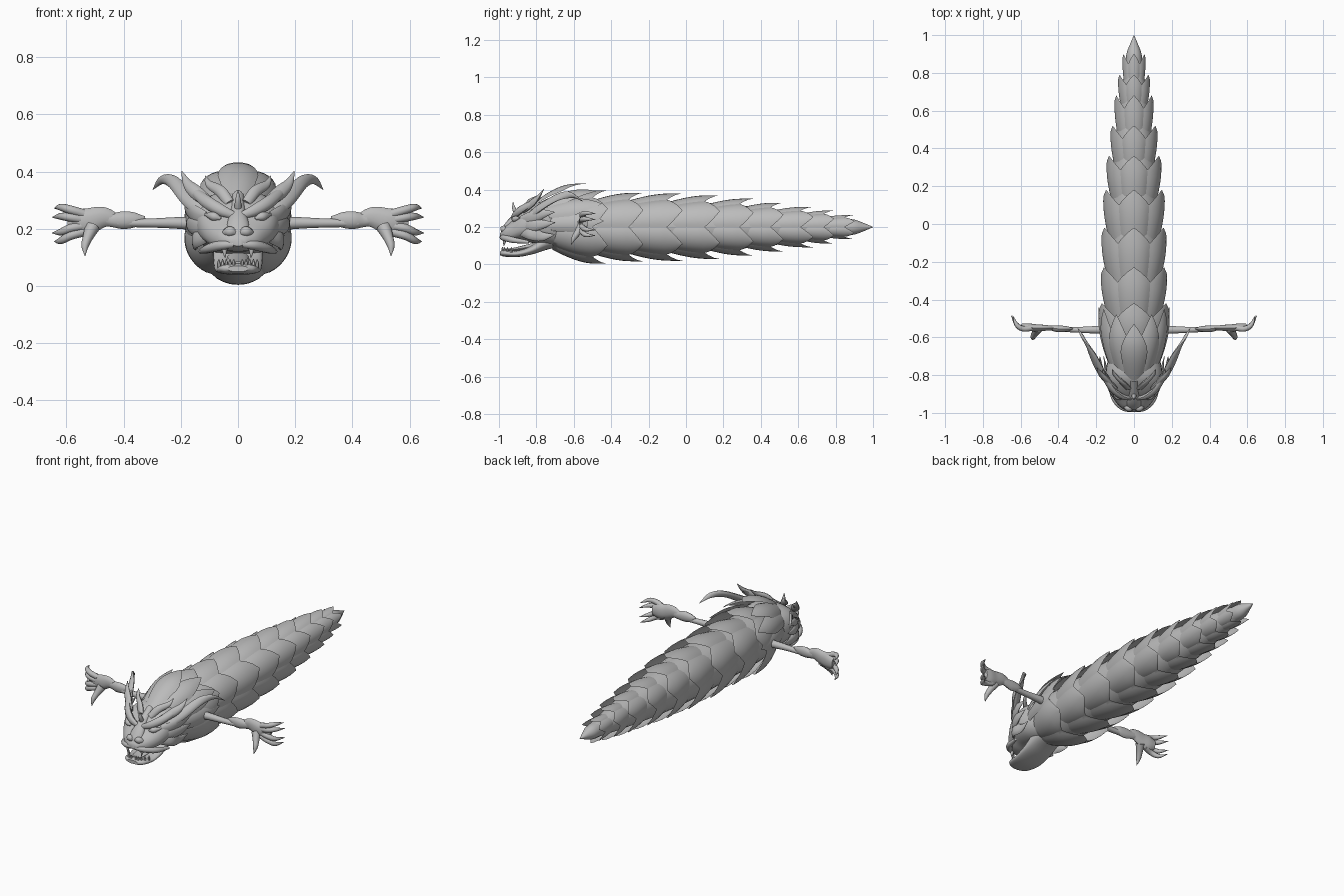
import bpy, bmesh, math
from mathutils import Vector

grey = bpy.data.materials.new("stone_grey")
grey.diffuse_color = (0.5, 0.5, 0.5, 1)
ZC = 0.2  # height of the body axis


def finish(bm, name, angle=40):
    me = bpy.data.meshes.new(name)
    bm.to_mesh(me)
    bm.free()
    me.materials.append(grey)
    me.shade_smooth()
    me.set_sharp_from_angle(angle=math.radians(angle))
    ob = bpy.data.objects.new(name, me)
    bpy.context.collection.objects.link(ob)
    return ob


def spline(rows, steps=5):
    """Catmull-Rom through rows of equal length."""
    p = [Vector(r) for r in rows]
    p = [p[0] * 2 - p[1]] + p + [p[-1] * 2 - p[-2]]
    out = []
    for i in range(1, len(p) - 2):
        a, b, c, d = p[i - 1:i + 3]
        for k in range(steps):
            t = k / steps
            out.append(0.5 * (2 * b + (c - a) * t + (2 * a - 5 * b + 4 * c - d) * t * t
                              + (3 * b - a - 3 * c + d) * t ** 3))
    return out + [p[-2]]


def skin(rings, name, angle=40):
    """Closed skin over a list of point rings."""
    bm = bmesh.new()
    vs = [[bm.verts.new(p) for p in r] for r in rings]
    n = len(vs[0])
    for a, b in zip(vs, vs[1:]):
        for i in range(n):
            bm.faces.new((a[i], a[(i + 1) % n], b[(i + 1) % n], b[i]))
    bm.faces.new(vs[0][::-1])
    bm.faces.new(vs[-1])
    bmesh.ops.recalc_face_normals(bm, faces=bm.faces)
    return finish(bm, name, angle)


def sweep(name, rows, flat=1.0, sx=1, ref=(0, 1, 0), n=10):
    """Tapered limb; rows are x, y, z, radius."""
    pts = [(Vector((q[0] * sx, q[1], q[2])), max(q[3], 0.001))
           for q in spline([Vector(r) for r in rows])]
    rings = []
    for i, (p, r) in enumerate(pts):
        t = (pts[min(i + 1, len(pts) - 1)][0] - pts[max(i - 1, 0)][0]).normalized()
        b = t.cross(Vector(ref)).normalized()
        m = b.cross(t)
        rings.append([p + b * r * math.cos(k * math.tau / n) + m * r * flat * math.sin(k * math.tau / n)
                      for k in range(n)])
    return skin(rings, name)


def loft(name, rows, power=2.4, n=28):
    """Rounded sections along y; rows are y, half width, bottom, top."""
    rings = []
    for y, w, lo, hi in spline([Vector(r) for r in rows]):
        ring = []
        for k in range(n):
            c, s = math.cos(k * math.tau / n), math.sin(k * math.tau / n)
            f = lambda v: math.copysign(abs(v) ** (2 / power), v)
            ring.append((w * f(c), y, (lo + hi) / 2 + (hi - lo) / 2 * f(s)))
        rings.append(ring)
    return skin(rings, name)


def scale(bm, ang, half, y0, y1, r0, r1, shoulder=0.7):
    """One pointed plate curved round the body axis."""
    NU, NT = 8, 10
    grid = []
    for j in range(NT + 1):
        t = j / NT
        w = 1 if t < shoulder else max(0.02, ((1 - t) / (1 - shoulder)) ** 0.85)
        swell = math.sin(min(t / 0.8, 1) * math.pi / 2)
        r = r0 + (r1 - r0) * swell
        row = []
        for i in range(NU + 1):
            u = (i / NU * 2 - 1) * w
            a, rr = ang + half * u, r * (1 - 0.07 * u * u)
            row.append(bm.verts.new((rr * math.cos(a), y0 + (y1 - y0) * t, ZC + rr * math.sin(a))))
        grid.append(row)
    faces = [bm.faces.new((grid[j][i], grid[j][i + 1], grid[j + 1][i + 1], grid[j + 1][i]))
             for j in range(NT) for i in range(NU)]
    bmesh.ops.solidify(bm, geom=faces, thickness=0.004)


# Body: overlapping rings of six pointed scales (tip y, radius)
rings = [(-0.42, 0.196), (-0.23, 0.183), (-0.02, 0.18), (0.18, 0.17), (0.36, 0.152),
         (0.52, 0.13), (0.68, 0.108), (0.79, 0.088), (0.90, 0.064)]
prev = -0.62
for k, (tip, r) in enumerate(rings):
    bm = bmesh.new()
    start = prev - 0.12 * (tip - prev) - 0.07
    for i in range(6):
        scale(bm, math.pi / 2 + i * math.pi / 3, math.radians(33), start, tip,
              r * (0.62 if k == 0 else 0.76), r)
    finish(bm, "body_ring_%d" % (k + 1))
    prev = tip

# Inner body closing the gaps between scales
loft("body_core", [(-0.74, 0.10, 0.10, 0.30), (-0.62, 0.14, 0.06, 0.34), (-0.3, 0.14, 0.06, 0.34),
                   (0.0, 0.135, 0.065, 0.335), (0.3, 0.115, 0.085, 0.315),
                   (0.6, 0.08, 0.12, 0.28), (0.88, 0.04, 0.16, 0.24)], 2)
sweep("tail_tip", [(0, 0.84, ZC, 0.045), (0, 0.9, ZC, 0.04), (0, 0.95, ZC, 0.022), (0, 1, ZC, 0.001)],
      ref=(0, 0, 1), n=12)

# Mane: long scales laid back over the neck (angle, half angle, start, tip, radii)
bm = bmesh.new()
for a, h, y0, y1, r0, r1 in [(0, 21, -0.83, -0.53, 0.12, 0.232), (26, 19, -0.82, -0.48, 0.12, 0.214),
                             (52, 19, -0.80, -0.45, 0.125, 0.203), (80, 19, -0.78, -0.44, 0.12, 0.19)]:
    for s in ((1,) if a == 0 else (1, -1)):
        scale(bm, math.radians(90 + s * a), math.radians(h), y0, y1, r0, r1, 0.55)
finish(bm, "mane")

# Head and jaw
loft("head", [(-0.995, 0.025, 0.14, 0.165), (-0.97, 0.07, 0.125, 0.20), (-0.93, 0.105, 0.12, 0.235),
              (-0.88, 0.135, 0.125, 0.285), (-0.82, 0.15, 0.115, 0.325), (-0.75, 0.145, 0.10, 0.335),
              (-0.66, 0.12, 0.09, 0.32)])
loft("lower_jaw", [(-0.995, 0.035, 0.05, 0.07), (-0.97, 0.065, 0.042, 0.078), (-0.90, 0.08, 0.04, 0.075),
                   (-0.82, 0.085, 0.055, 0.105), (-0.74, 0.085, 0.08, 0.17), (-0.66, 0.07, 0.1, 0.2)])
loft("tongue", [(-0.97, 0.02, 0.075, 0.085), (-0.92, 0.035, 0.072, 0.09), (-0.8, 0.04, 0.08, 0.12)], 2, 14)
loft("nose_bridge", [(-0.985, 0.03, 0.15, 0.195), (-0.95, 0.04, 0.17, 0.24), (-0.9, 0.03, 0.2, 0.285),
                     (-0.83, 0.025, 0.25, 0.335)], 2, 16)
sweep("forehead_spike", [(0, -0.90, 0.26, 0.014), (0, -0.92, 0.30, 0.01), (0, -0.925, 0.335, 0.001)])

for s, side in ((1, "left"), (-1, "right")):
    def limb(part, rows, flat=1.0, ref=(0, 1, 0), n=10):
        sweep(side + "_" + part, rows, flat, s, ref, n)

    # Face details
    limb("nostril", [(0.01, -0.975, 0.185, 0.012), (0.03, -0.975, 0.19, 0.018), (0.055, -0.955, 0.18, 0.008)])
    limb("upper_lip", [(0.015, -0.985, 0.145, 0.012), (0.06, -0.97, 0.142, 0.017),
                       (0.105, -0.92, 0.13, 0.016), (0.13, -0.84, 0.12, 0.008)])
    limb("eye", [(0.06, -0.925, 0.235, 0.004), (0.085, -0.915, 0.243, 0.016), (0.115, -0.89, 0.25, 0.004)])
    limb("brow", [(0.01, -0.925, 0.245, 0.012), (0.06, -0.915, 0.265, 0.02), (0.11, -0.88, 0.295, 0.022),
                  (0.15, -0.82, 0.33, 0.016), (0.165, -0.77, 0.36, 0.002)], 0.7)
    limb("crown_flame", [(0.03, -0.87, 0.29, 0.018), (0.06, -0.84, 0.33, 0.02),
                         (0.10, -0.80, 0.355, 0.014), (0.115, -0.77, 0.385, 0.001)], 0.6)
    limb("inner_horn", [(0.10, -0.87, 0.29, 0.02), (0.15, -0.82, 0.33, 0.024),
                        (0.178, -0.79, 0.36, 0.016), (0.197, -0.76, 0.402, 0.001)], 0.6)
    limb("outer_horn", [(0.12, -0.85, 0.25, 0.022), (0.175, -0.78, 0.305, 0.027), (0.225, -0.68, 0.362, 0.023),
                        (0.265, -0.61, 0.37, 0.015), (0.298, -0.55, 0.337, 0.001)], 0.5)
    for i, (x, z) in enumerate([(0.185, 0.27), (0.18, 0.215), (0.16, 0.15)]):
        limb("cheek_fin_%d" % (i + 1), [(0.11, -0.88, (z + 0.2) / 2, 0.025), (0.145, -0.83, (z * 2 + 0.2) / 3, 0.035),
                                        (x - 0.01, -0.77, z, 0.025), (x, -0.70, z + 0.01, 0.001)], 0.4, (1, 0, 0))

    # Teeth
    limb("fang", [(0.045, -0.965, 0.15, 0.012), (0.047, -0.97, 0.125, 0.009), (0.045, -0.975, 0.098, 0.001)])
    for i in range(5):
        x, y = 0.015 + 0.013 * i, -0.982 + 0.003 * i * i
        limb("lower_tooth_%d" % (i + 1), [(x, y, 0.065, 0.007), (x, y, 0.08, 0.006), (x, y, 0.094, 0.001)], n=6)

    # Arm
    limb("upper_arm", [(0.10, -0.56, 0.215, 0.026), (0.2, -0.56, 0.22, 0.021),
                       (0.3, -0.56, 0.22, 0.016), (0.42, -0.555, 0.22, 0.014)])
    limb("forearm", [(0.325, -0.555, 0.24, 0.004), (0.355, -0.555, 0.232, 0.024), (0.40, -0.555, 0.23, 0.031),
                     (0.44, -0.55, 0.23, 0.024), (0.47, -0.55, 0.235, 0.024)], 0.6)

    # Hand with four clawed fingers and a thumb
    limb("palm", [(0.42, -0.55, 0.228, 0.02), (0.47, -0.55, 0.24, 0.036), (0.52, -0.55, 0.228, 0.044),
                  (0.56, -0.545, 0.222, 0.044), (0.595, -0.54, 0.22, 0.03)], 0.45)
    for i, (x, z) in enumerate([(0.642, 0.272), (0.65, 0.24), (0.65, 0.185), (0.642, 0.155)]):
        zb = 0.252 - 0.021 * i
        limb("finger_%d" % (i + 1), [(0.54, -0.55, zb, 0.016), (0.585, -0.555, (zb + z) / 2 + 0.004, 0.015),
                                     (0.62, -0.535, z + 0.003, 0.012), (x, -0.485, z, 0.001)])
    limb("thumb", [(0.51, -0.555, 0.205, 0.026), (0.525, -0.58, 0.17, 0.018),
                   (0.535, -0.60, 0.14, 0.013), (0.535, -0.615, 0.105, 0.001)])
